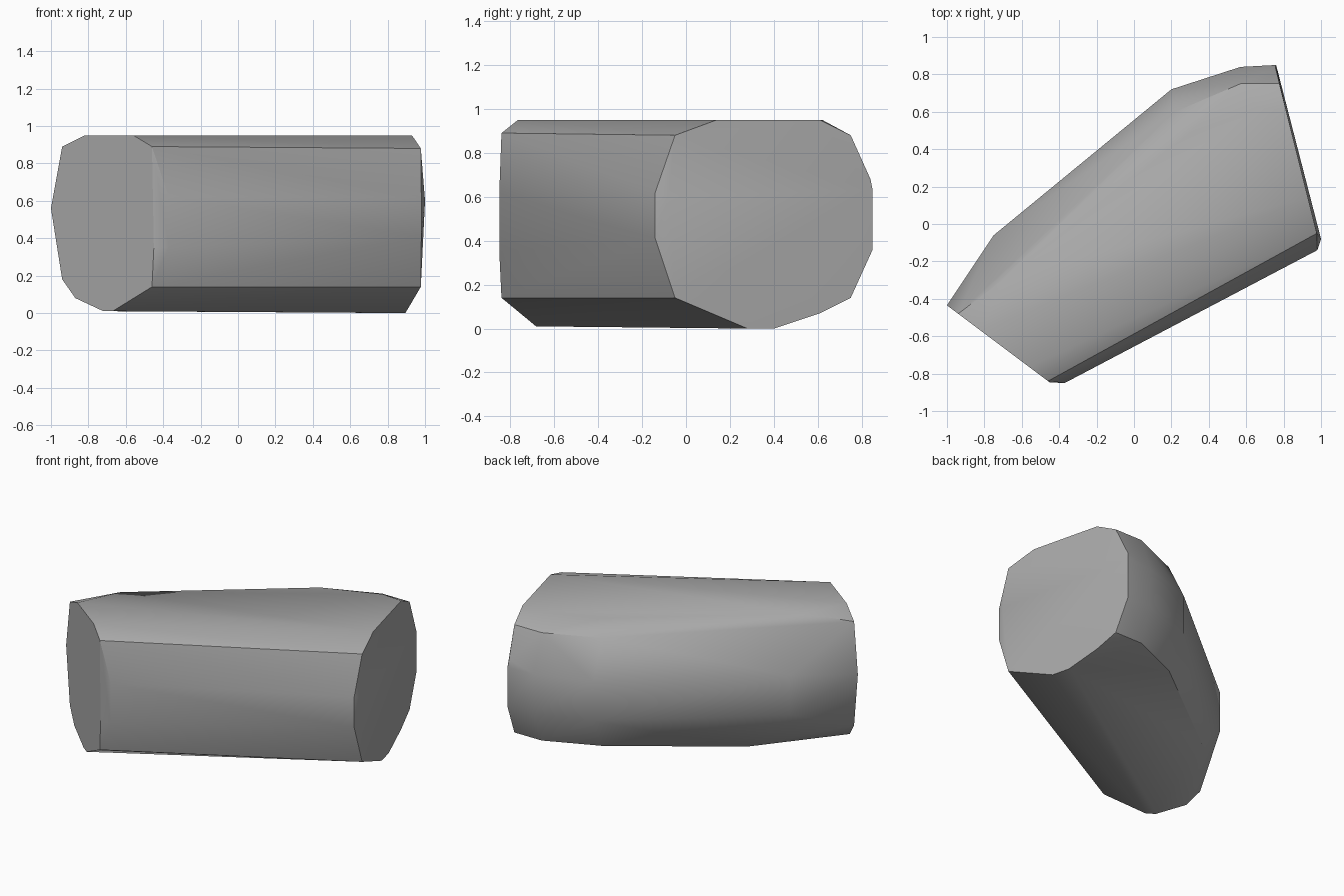
import bpy
import bmesh
import math

default_cube = bpy.data.objects.get("Cube")
if default_cube:
    bpy.data.objects.remove(default_cube, do_unlink=True)


def make_material(name, colour):
    material = bpy.data.materials.new(name)
    material.use_nodes = True
    material.diffuse_color = colour
    shader = material.node_tree.nodes["Principled BSDF"]
    shader.inputs["Base Color"].default_value = colour
    shader.inputs["Roughness"].default_value = 0.8
    return material


def left_of_stone(x, z):
    """Place an outline point on the slanted flat end at -x."""
    return (x, -1.185 - 0.75 * x, z)


def right_of_stone(y, z):
    """Place an outline point on the slanted flat end at +x."""
    return (0.965 - 0.25 * y, y, z)


def build_hull(name, points, material):
    """Wrap the points in a convex skin and merge nearly flat triangles."""
    bm = bmesh.new()
    for point in points:
        bm.verts.new(point)
    result = bmesh.ops.convex_hull(bm, input=bm.verts[:], use_existing_faces=False)
    unused = {item for key in ("geom_interior", "geom_unused") for item in result[key]
              if isinstance(item, bmesh.types.BMVert) and not item.link_faces}
    bmesh.ops.delete(bm, geom=list(unused), context="VERTS")
    bmesh.ops.dissolve_limit(bm, angle_limit=math.radians(2),
                             verts=bm.verts[:], edges=bm.edges[:])
    bmesh.ops.recalc_face_normals(bm, faces=bm.faces[:])
    mesh = bpy.data.meshes.new(name)
    bm.to_mesh(mesh)
    bm.free()
    mesh.materials.append(material)
    stone = bpy.data.objects.new(name, mesh)
    bpy.context.collection.objects.link(stone)
    return stone


# Outline of the flat end at -x, as (x, z)
left_outline = [(-1, .56), (-.94, .89), (-.82, .95), (-.56, .95), (-.46, .89),
                (-.45, .65), (-.45, .35), (-.46, .14), (-.67, .01), (-.72, .01),
                (-.87, .08), (-.94, .18)]

# Outline of the flat end at +x, as (y, z)
right_outline = [(.14, .95), (-.05, .88), (-.05, .14), (.28, 0), (.4, 0),
                 (.61, .07), (.75, .14), (.84, .34), (.84, .68), (.75, .88),
                 (.61, .95)]

# Rounded shoulders along the front, and beside the ends
front_shoulders = [(-.37, -.85, .62), (-.37, -.85, .35),
                   (.98, -.14, .62), (.98, -.14, .41), (1, -.08, .6)]

# Swollen back side: widest points at mid height
back_bulge = [(x, y, z) for x, y in ((.76, .85), (.57, .84), (.2, .72), (-.75, -.06))
              for z in (.36, .63)]

# Creases above and below the bulge
back_creases = [(x, y, z) for x, y in ((.57, .75), (.22, .6)) for z in (.14, .88)]
back_creases += [(-.69, -.29, .95), (.29, .48, .95), (.66, .62, .95), (-.5, .06, .12)]

points = [left_of_stone(x, z) for x, z in left_outline]
points += [right_of_stone(y, z) for y, z in right_outline]
points += front_shoulders + back_bulge + back_creases

stone_grey = make_material("stone grey", (0.4, 0.4, 0.4, 1))
stone = build_hull("stone_block", points, stone_grey)

# Soft shading with crisp main creases
bpy.ops.object.select_all(action="DESELECT")
stone.select_set(True)
bpy.context.view_layer.objects.active = stone
bpy.ops.object.shade_smooth_by_angle(angle=math.radians(32))
